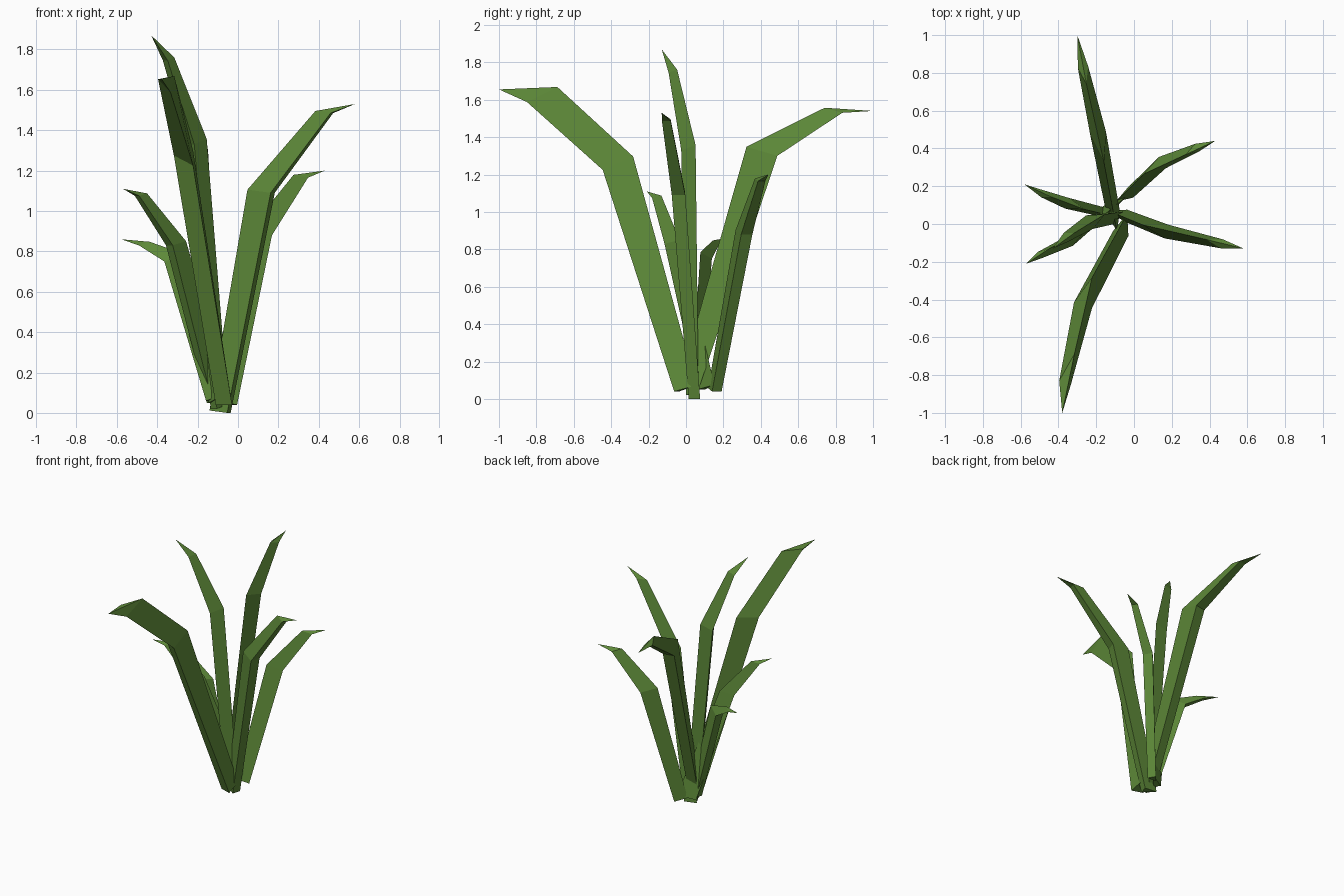
import bpy, bmesh
from mathutils import Vector

cube = bpy.data.objects.get("Cube")
if cube:
    bpy.data.objects.remove(cube, do_unlink=True)

# single leaf colour
green = bpy.data.materials.new("leaf_green")
green.use_nodes = True
colour = (0.11, 0.25, 0.04, 1)
green.diffuse_color = colour
bsdf = green.node_tree.nodes["Principled BSDF"]
bsdf.inputs["Base Color"].default_value = colour
bsdf.inputs["Roughness"].default_value = 0.8


def leaf(name, path, depths, width, roll=0.0, rise=0.2):
    """Three-sided blade: the path follows the outer side, the ridge lies inward."""
    pts = [Vector(p) for p in path]
    heading = pts[3] - pts[0]
    heading.z = 0
    heading.normalize()
    side = Vector((-heading.y, heading.x, 0))
    inward = Vector((-heading.x, -heading.y, rise))
    bm = bmesh.new()
    rings = []
    for i, (p, depth, taper) in enumerate(zip(pts, depths, (0.85, 1.0, 0.65))):
        tilt = Vector((0, 0, roll * i))
        half = (side + tilt) * width * taper / 2
        rings.append([bm.verts.new(v) for v in (p - half, p + half, p + inward * depth)])
    tip = bm.verts.new(pts[3])
    bm.faces.new(rings[0])
    for low, high in zip(rings, rings[1:]):
        for k in range(3):
            n = (k + 1) % 3
            bm.faces.new((low[k], low[n], high[n], high[k]))
    for k in range(3):
        bm.faces.new((rings[2][k], rings[2][(k + 1) % 3], tip))
    bmesh.ops.recalc_face_normals(bm, faces=bm.faces)
    mesh = bpy.data.meshes.new(name)
    bm.to_mesh(mesh)
    bm.free()
    mesh.materials.append(green)
    obj = bpy.data.objects.new(name, mesh)
    bpy.context.collection.objects.link(obj)


# large arching leaves
leaf("front_leaf", [(-.07, -.05, .04), (-.27, -.43, 1.25), (-.365, -.84, 1.62), (-.38, -1, 1.655)],
     (.11, .155, .16), .1, roll=-.5, rise=.3)
leaf("back_leaf", [(-.11, .06, .05), (-.19, .48, 1.3), (-.27, .83, 1.53), (-.3, 1, 1.54)],
     (.1, .16, .09), .085, rise=.3)
leaf("left_leaf", [(-.045, .045, 0), (.172, -.04, 1.09), (.465, -.105, 1.485), (.58, -.13, 1.53)],
     (.1, .13, .085), .075, rise=.12)

# tall upright leaf
leaf("tall_leaf", [(-.12, .03, .02), (-.235, .01, 1.33), (-.36, -.07, 1.745), (-.43, -.13, 1.87)],
     (.08, .09, .05), .08, rise=.3)

# small outer leaves
leaf("back_left_leaf", [(-.02, .165, .04), (.15, .325, .88), (.335, .405, 1.165), (.43, .44, 1.2)],
     (.09, .115, .07), .07)
leaf("front_right_leaf", [(-.14, .08, .05), (-.34, -.09, .83), (-.5, -.165, 1.075), (-.57, -.21, 1.11)],
     (.13, .1, .06), .06)
leaf("back_right_leaf", [(-.15, .06, .06), (-.355, .11, .75), (-.485, .16, .83), (-.58, .21, .86)],
     (.09, .1, .05), .06, rise=.35)
